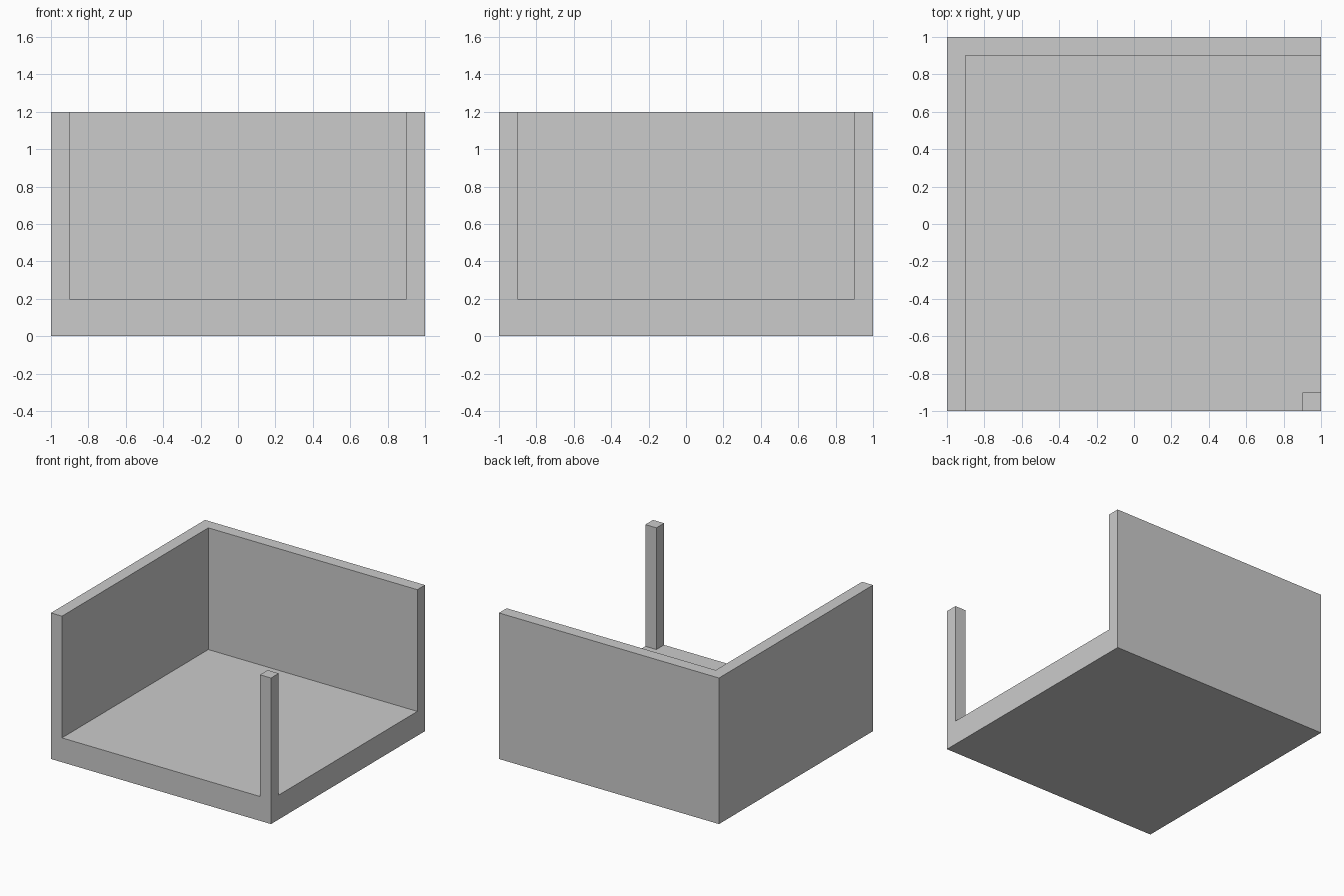
import bpy
import bmesh
from mathutils import Vector

cube = bpy.data.objects.get("Cube")
if cube:
    bpy.data.objects.remove(cube, do_unlink=True)

HALF = 1.0      # half of the floor width
INNER = 0.9     # inner face of the walls
FLOOR = 0.2     # floor thickness
WALL = 1.0      # wall height above the floor

# Plain grey material
grey = bpy.data.materials.new("light_grey")
grey.use_nodes = True
colour = (0.6, 0.6, 0.6, 1)
grey.diffuse_color = colour
grey.node_tree.nodes["Principled BSDF"].inputs["Base Color"].default_value = colour

# Floor slab, cut along the inner wall lines
bm = bmesh.new()
bmesh.ops.create_cube(bm, size=1)
bmesh.ops.scale(bm, verts=bm.verts, vec=(2 * HALF, 2 * HALF, FLOOR))
bmesh.ops.translate(bm, verts=bm.verts, vec=(0, 0, FLOOR / 2))
for axis in (Vector((1, 0, 0)), Vector((0, 1, 0))):
    for side in (-INNER, INNER):
        bmesh.ops.bisect_plane(bm, geom=bm.verts[:] + bm.edges[:] + bm.faces[:],
                               plane_co=axis * side, plane_no=axis)


def carries_wall(face):
    """Right wall, back wall and the front left corner post."""
    c = face.calc_center_median()
    post = c.x > INNER and c.y < -INNER
    return face.normal.z > 0.5 and (c.x < -INNER or c.y > INNER or post)


# Raise the two walls and the corner post
bm.normal_update()
raised = [f for f in bm.faces if carries_wall(f)]
result = bmesh.ops.extrude_face_region(bm, geom=raised)
top_verts = [g for g in result["geom"] if isinstance(g, bmesh.types.BMVert)]
bmesh.ops.translate(bm, verts=top_verts, vec=(0, 0, WALL))
leftover = [f for f in raised if f.is_valid]
if leftover:
    bmesh.ops.delete(bm, geom=leftover, context="FACES")

# Merge coplanar faces into clean flat sides
bmesh.ops.dissolve_limit(bm, angle_limit=0.01, verts=bm.verts[:], edges=bm.edges[:])
bmesh.ops.recalc_face_normals(bm, faces=bm.faces[:])

mesh = bpy.data.meshes.new("open_room")
bm.to_mesh(mesh)
bm.free()
mesh.materials.append(grey)
bpy.context.collection.objects.link(bpy.data.objects.new("open_room", mesh))
